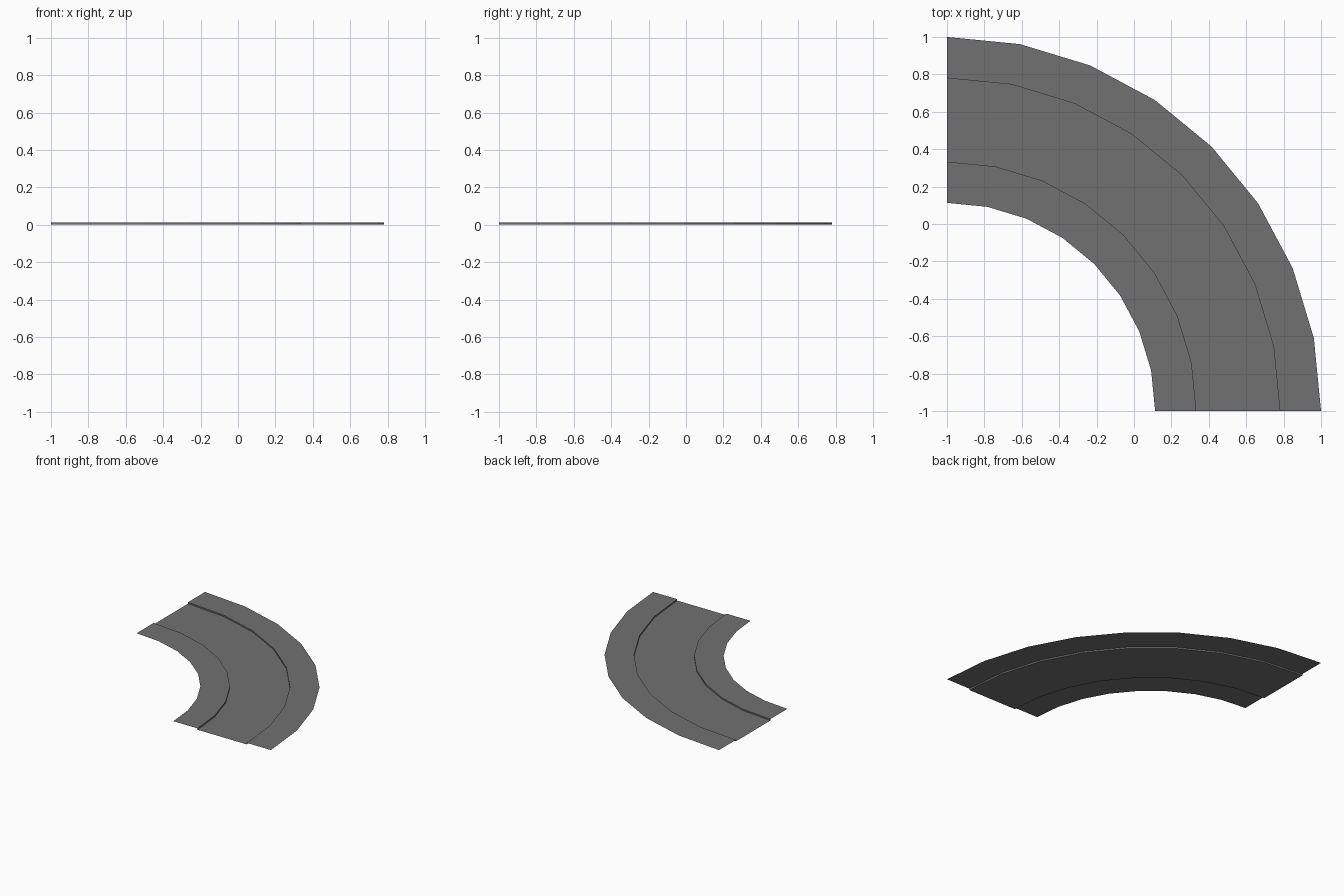
import bpy, math

if "Cube" in bpy.data.objects:
    bpy.data.objects.remove(bpy.data.objects["Cube"])

SEG = 8            # facets in the quarter turn
TOP = 0.012        # pavement height
R_IN, R_CURB_IN, R_CURB_OUT, R_OUT = 1.113, 1.333, 1.78, 2.0


def material(name, value):
    m = bpy.data.materials.new(name)
    m.diffuse_color = (value, value, value, 1)
    m.use_nodes = True
    m.node_tree.nodes["Principled BSDF"].inputs["Base Color"].default_value = m.diffuse_color
    return m


def sweep(name, profile, mat):
    """Sweep a (radius, z) profile through 90 degrees around (-1, -1)."""
    verts, faces, n = [], [], len(profile)
    for i in range(SEG + 1):
        a = math.radians(90 * i / SEG)
        verts += [(r * math.cos(a) - 1, r * math.sin(a) - 1, z) for r, z in profile]
    for i in range(SEG):
        for j in range(n - 1):
            k = i * n + j
            faces.append((k, k + 1, k + n + 1, k + n))
    mesh = bpy.data.meshes.new(name)
    mesh.from_pydata(verts, [], faces)
    mesh.materials.append(mat)
    ob = bpy.data.objects.new(name, mesh)
    bpy.context.collection.objects.link(ob)


asphalt = material("asphalt grey", 0.165)

# road surface at ground level
sweep("road", [(R_CURB_IN, 0), (R_CURB_OUT, 0)], asphalt)
# raised pavements, each with a small curb wall facing the road
sweep("inner_pavement", [(R_IN, TOP), (R_CURB_IN, TOP), (R_CURB_IN, 0)], asphalt)
sweep("outer_pavement", [(R_CURB_OUT, 0), (R_CURB_OUT, TOP), (R_OUT, TOP)], asphalt)
